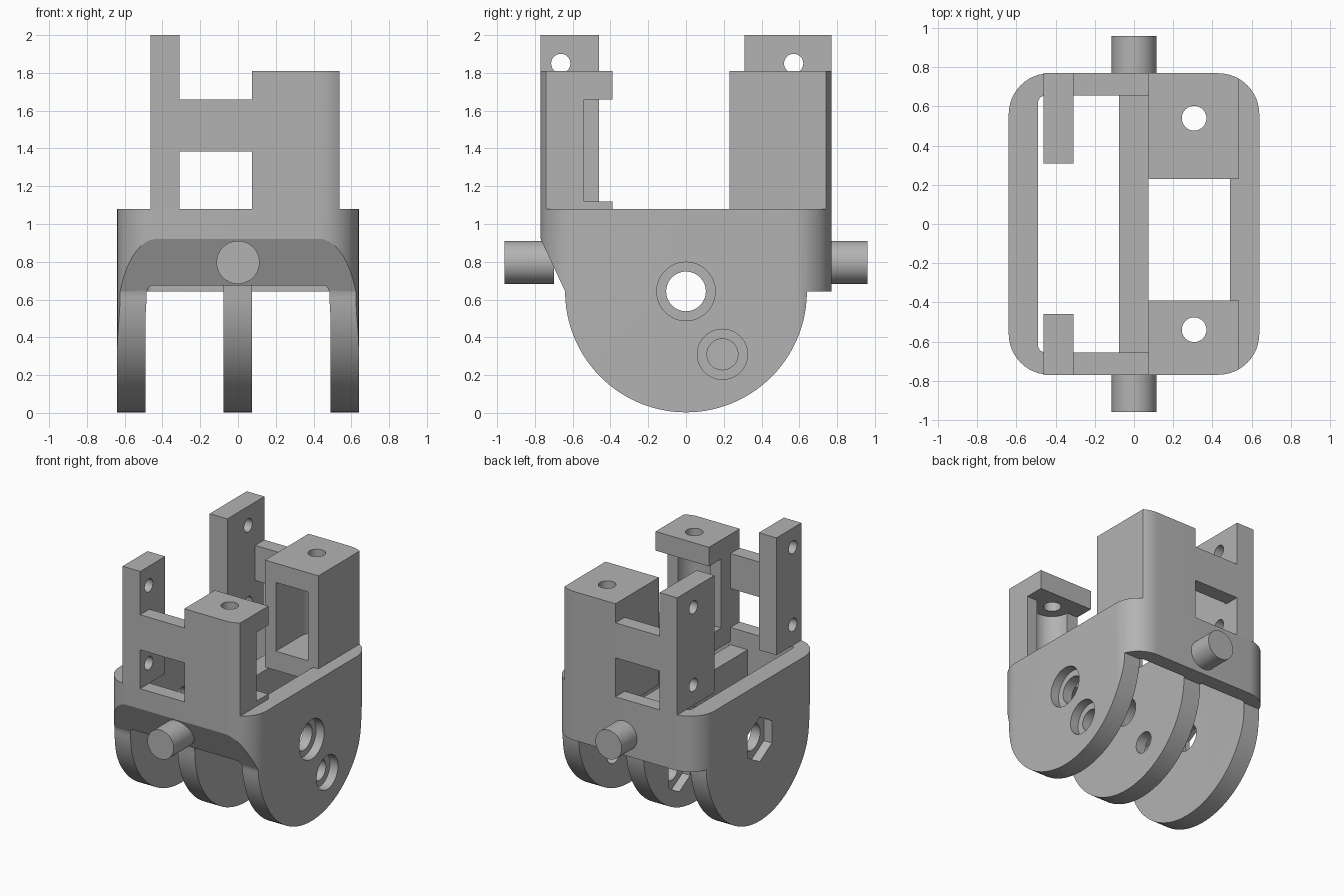
import bpy, bmesh
from math import cos, sin, pi, radians
from mathutils import Vector

old = bpy.data.objects.get("Cube")
if old:
    bpy.data.objects.remove(old, do_unlink=True)

grey = bpy.data.materials.new("plain grey")
grey.use_nodes = True
COLOUR = (0.45, 0.45, 0.45, 1)
grey.diffuse_color = COLOUR
grey.node_tree.nodes["Principled BSDF"].inputs["Base Color"].default_value = COLOUR


def arc(cx, cy, r, start, end, n):
    """Points along an arc, angles in degrees."""
    angles = [radians(start + (end - start) * i / n) for i in range(n + 1)]
    return [(cx + r * cos(a), cy + r * sin(a)) for a in angles]


def circle(cx, cy, r, n=48, turn=0):
    return arc(cx, cy, r, turn, turn + 360, n)[:-1]


def rounded_rect(hx, hy, r, n):
    pts = []
    for k, (sx, sy) in enumerate([(1, 1), (-1, 1), (-1, -1), (1, -1)]):
        pts += arc(sx * (hx - r), sy * (hy - r), r, 90 * k, 90 * k + 90, n)
    return pts


def prism(name, pts, axis, lo, hi):
    """Extrude a 2D profile: (y, z) along x, (x, z) along y, (x, y) along z."""
    place = {"x": lambda a, b, t: (t, a, b),
             "y": lambda a, b, t: (a, t, b),
             "z": lambda a, b, t: (a, b, t)}[axis]
    bm = bmesh.new()
    base = bm.faces.new([bm.verts.new(place(a, b, lo)) for a, b in pts])
    top = bmesh.ops.extrude_face_region(bm, geom=[base])
    verts = [g for g in top["geom"] if isinstance(g, bmesh.types.BMVert)]
    bmesh.ops.translate(bm, verts=verts, vec=Vector(place(0, 0, hi - lo)))
    bmesh.ops.recalc_face_normals(bm, faces=bm.faces)
    mesh = bpy.data.meshes.new(name)
    bm.to_mesh(mesh)
    bm.free()
    mesh.materials.append(grey)
    obj = bpy.data.objects.new(name, mesh)
    bpy.context.collection.objects.link(obj)
    return obj


def box(name, x, y, z):
    return prism(name, [(x[0], y[0]), (x[1], y[0]), (x[1], y[1]), (x[0], y[1])], "z", *z)


def combine(obj, operation, *tools):
    """Apply booleans one after another and delete the tools."""
    for tool in tools:
        mod = obj.modifiers.new("bool", "BOOLEAN")
        mod.operation, mod.solver, mod.object = operation, "EXACT", tool
        graph = bpy.context.evaluated_depsgraph_get()
        mesh = bpy.data.meshes.new_from_object(obj.evaluated_get(graph))
        obj.modifiers.clear()
        obj.data = mesh
        bpy.data.objects.remove(tool, do_unlink=True)


def footprint(lo, hi):
    return prism("footprint", rounded_rect(0.64, 0.77, 0.21, 12), "z", lo, hi)


def u_profile(width, top):
    """Half disc below, wider straight block above."""
    return arc(0, 0.643, 0.64, 180, 360, 64) + [(width, 0.643), (width, top), (-width, top)]


def rod(r, y, z, lo, hi, n=48, turn=0):
    return prism("cutter", circle(y, z, r, n, turn), "x", lo, hi)


# Frame: rounded ring with half-disc side plates
frame = footprint(0, 1.08)
combine(frame, "DIFFERENCE",
        prism("cavity", rounded_rect(0.49, 0.655, 0.035, 6), "z", -0.1, 1.2))
combine(frame, "INTERSECT", prism("outline", u_profile(0.9, 1.2), "x", -0.8, 0.8))
frame.name = "frame"

# Middle plate between the front and back walls
middle = prism("middle_plate", u_profile(0.68, 0.945), "x", -0.077, 0.073)

# Axle hole, its counterbore and nut pocket, and the second screw hole
AXLE, SCREW = (0, 0.643), (0.193, 0.31)
combine(frame, "DIFFERENCE",
        rod(0.105, *AXLE, -0.8, 0.8), rod(0.155, *AXLE, 0.57, 0.8),
        rod(0.175, *AXLE, -0.8, -0.57, 6, 30),
        rod(0.082, *SCREW, 0.3, 0.8), rod(0.133, *SCREW, 0.57, 0.8))
combine(middle, "DIFFERENCE",
        rod(0.105, *AXLE, -0.3, 0.3), rod(0.082, *SCREW, -0.3, 0.3),
        rod(0.155, *SCREW, -0.3, -0.01, 6, 30))

# Screw blocks on the left: front one is open, back one is deep
HX, HY, HR = 0.307, 0.54, 0.063
front_block = prism("front_screw_block",
                    [(-0.7, 0.97), (-0.39, 0.97), (-0.39, 1.12), (-0.54, 1.12),
                     (-0.54, 1.66), (-0.39, 1.66), (-0.39, 1.81), (-0.8, 1.81),
                     (-0.8, 1.08), (-0.7, 1.08)], "x", 0.073, 0.537)
back_block = prism("back_screw_block",
                   [(0.23, 0.97), (0.7, 0.97), (0.7, 1.08), (0.8, 1.08),
                    (0.8, 1.81), (0.23, 1.81)], "x", 0.073, 0.537)
for block, s in ((front_block, -1), (back_block, 1)):
    combine(block, "INTERSECT", footprint(0.5, 2.5))
    start = 0 if s > 0 else 180
    slot = arc(HX, s * HY, 0.14, start, start + 180, 24)
    slot += [(HX - s * 0.14, s * 0.1), (HX + s * 0.14, s * 0.1)]
    combine(block, "DIFFERENCE",
            prism("slot", slot, "z", 1.12, 1.66),
            prism("hole", circle(HX, s * HY, HR, 32), "z", 0.5, 2.5))

# Tall drilled arms, cross bars and pivot pins at both ends
for end, s, inner, hole_y in (("front", -1, 0.46, 0.663), ("back", 1, 0.31, 0.57)):
    arm = box(end + "_arm", (-0.463, -0.31), sorted((s * inner, s * 0.77)), (1.08, 2))
    for z in (1.85, 1.24):
        combine(arm, "DIFFERENCE", rod(0.051, s * hole_y, z, -0.7, -0.1, 32))
    box(end + "_cross_bar", (-0.31, 0.073), sorted((s * 0.655, s * 0.77)), (1.385, 1.66))
    prism(end + "_pin", circle(0, 0.797, 0.114), "y", *sorted((s * 0.7, s * 0.96)))

# Smooth the round surfaces and keep the edges sharp
bpy.ops.object.select_all(action="DESELECT")
for obj in bpy.context.collection.objects:
    if obj.type == "MESH" and obj.data.materials and obj.data.materials[0] == grey:
        obj.select_set(True)
        bpy.context.view_layer.objects.active = obj
bpy.ops.object.shade_smooth_by_angle(angle=radians(25))
